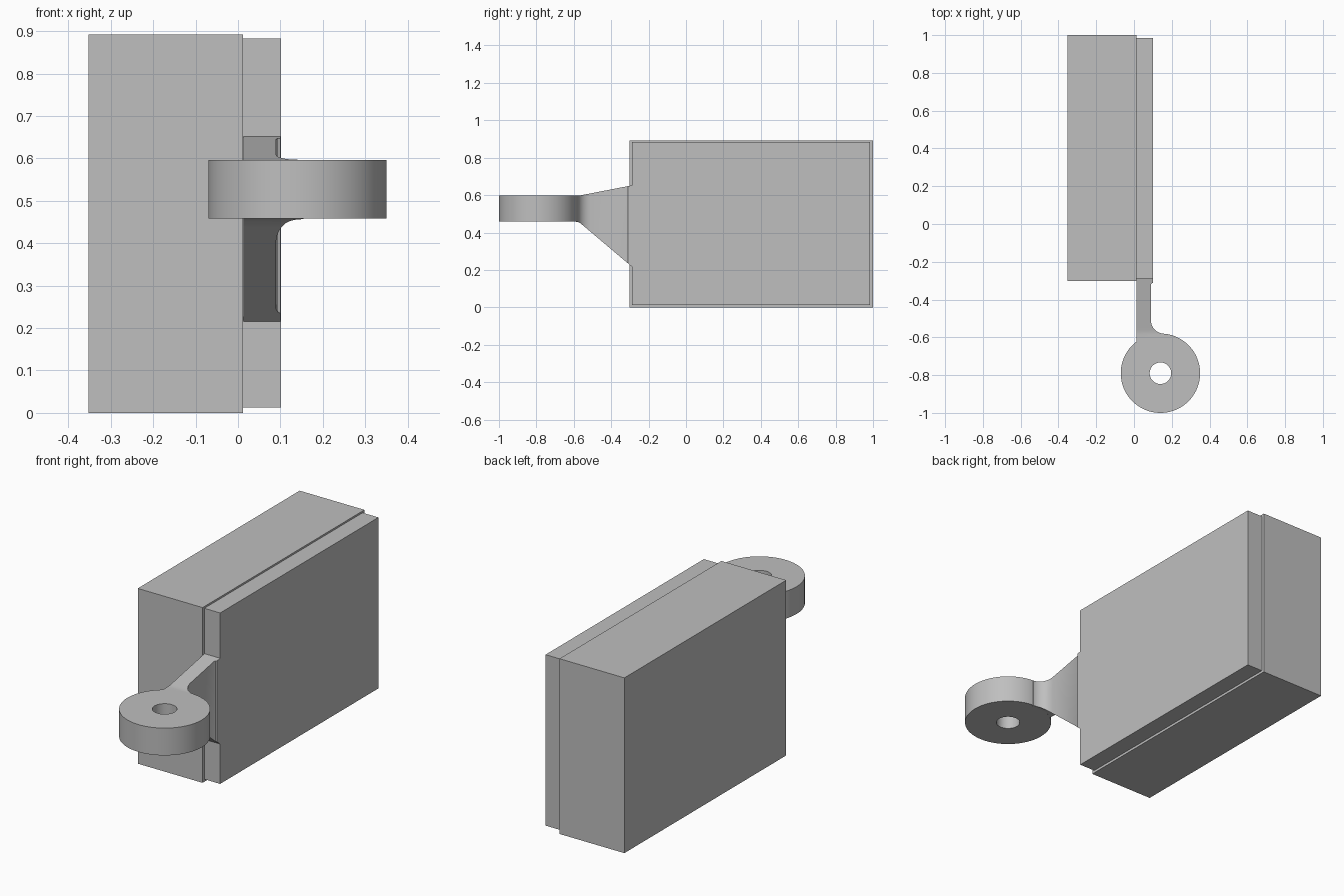
import bpy, bmesh
from math import cos, sin, pi, radians, sqrt, asin
from mathutils import Vector

if "Cube" in bpy.data.objects:
    bpy.data.objects.remove(bpy.data.objects["Cube"], do_unlink=True)

grey = bpy.data.materials.new("plain grey")
grey.use_nodes = True
colour = (0.52, 0.52, 0.52, 1)
grey.diffuse_color = colour
grey.node_tree.nodes["Principled BSDF"].inputs["Base Color"].default_value = colour


def finish(bm, name, smooth=False):
    bmesh.ops.recalc_face_normals(bm, faces=bm.faces)
    mesh = bpy.data.meshes.new(name)
    bm.to_mesh(mesh)
    bm.free()
    mesh.materials.append(grey)
    obj = bpy.data.objects.new(name, mesh)
    bpy.context.collection.objects.link(obj)
    if smooth:
        bpy.ops.object.select_all(action='DESELECT')
        obj.select_set(True)
        bpy.context.view_layer.objects.active = obj
        bpy.ops.object.shade_smooth_by_angle(angle=radians(30))
    return obj


def box(name, low, high):
    bm = bmesh.new()
    bmesh.ops.create_cube(bm, size=1)
    low, high = Vector(low), Vector(high)
    for v in bm.verts:
        v.co = (low + high) / 2 + v.co * (high - low)
    return finish(bm, name)


# Main block and the slightly inset cover plate on its side
box("main_block", (-0.353, -0.302, 0), (0.012, 1, 0.892))
box("cover_plate", (0.012, -0.288, 0.013), (0.101, 0.985, 0.883))

# Pivot ring with a through hole
CX, CY, R, HOLE = 0.14, -0.79, 0.21, 0.057
Z0, Z1 = 0.458, 0.597
bm = bmesh.new()
section = [bm.verts.new((CX + r, CY, z)) for r, z in
           ((HOLE, Z0), (R, Z0), (R, Z1), (HOLE, Z1))]
edges = [bm.edges.new((section[i], section[(i + 1) % 4])) for i in range(4)]
bmesh.ops.spin(bm, geom=section + edges, cent=(CX, CY, 0), axis=(0, 0, 1),
               angle=2 * pi, steps=96)
bmesh.ops.remove_doubles(bm, verts=bm.verts, dist=1e-4)
finish(bm, "pivot_ring", True)

# Tapered arm: stations along y as (y, outer x), with a fillet into the ring
INNER, OUTER, F = 0.013, 0.09, 0.07
fx = OUTER + F
fy = CY + sqrt((R + F) ** 2 - (fx - CX) ** 2)
sweep = pi / 2 + asin((fx - CX) / (R + F))
sweep = pi - sweep
stations = [(-0.28, 0.1), (-0.311, 0.1), (-0.314, 0.094), (-0.321, OUTER)]
for i in range(15):
    a = sweep * i / 14
    stations.append((fy - F * sin(a), fx - F * cos(a)))
end_x = stations[-1][1]
stations += [(-0.6, end_x), (-0.64, end_x)]


def blend(y, z_wide, z_ring):
    # straight taper that eases into the ring height
    t = (y + 0.3) / (-0.575 + 0.3)
    soft = 0.06
    s = t - 1
    ease = min(0, s) if abs(s) > soft else -(s - soft) ** 2 / (4 * soft)
    return z_ring - (z_wide - z_ring) * ease


bm = bmesh.new()
loops = []
for y, x in stations:
    low = blend(y, 0.226, Z0 + 0.0005)
    high = blend(y, 0.65, Z1 - 0.0005)
    loops.append([bm.verts.new(p) for p in
                  ((INNER, y, low), (x, y, low), (x, y, high), (INNER, y, high))])
for a, b in zip(loops, loops[1:]):
    for i in range(4):
        j = (i + 1) % 4
        bm.faces.new((a[i], a[j], b[j], b[i]))
bm.faces.new(loops[0])
bm.faces.new(loops[-1])
finish(bm, "tapered_arm", True)
